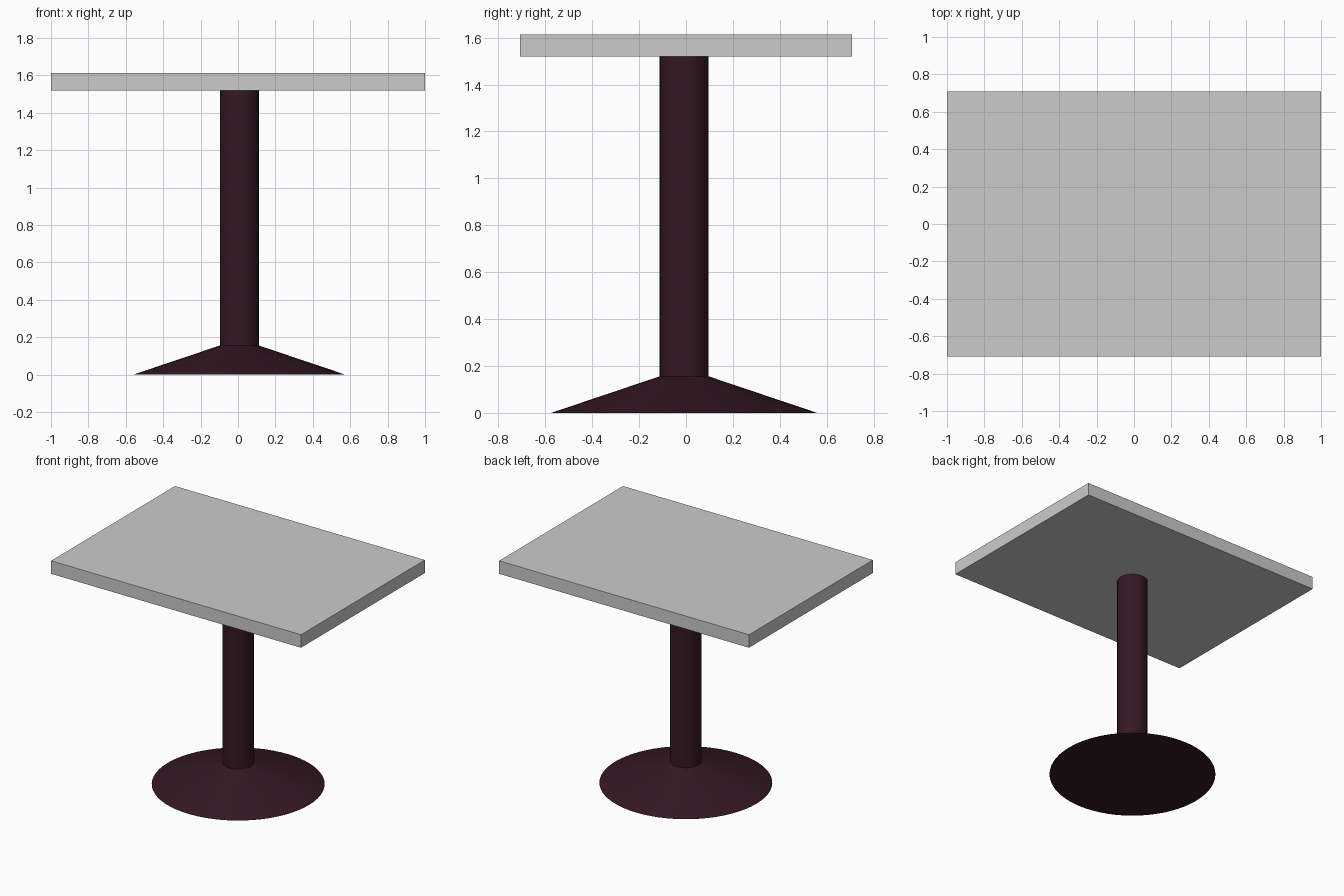
import bpy

if "Cube" in bpy.data.objects:
    bpy.data.objects.remove(bpy.data.objects["Cube"])

CX, CY = 0.007, -0.008      # pedestal sits slightly off centre
TOP_Z, UNDER_Z, BASE_Z = 1.613, 1.519, 0.156
COLUMN_R, BASE_R = 0.104, 0.567

maroon = bpy.data.materials.new("dark_maroon")
maroon.diffuse_color = (0.035, 0.009, 0.017, 1)
maroon.use_nodes = True
maroon.node_tree.nodes["Principled BSDF"].inputs["Base Color"].default_value = maroon.diffuse_color


def round_part(name, r_bottom, r_top, z0, z1):
    bpy.ops.mesh.primitive_cone_add(vertices=64, radius1=r_bottom, radius2=r_top,
                                    depth=z1 - z0, location=(CX, CY, (z0 + z1) / 2))
    ob = bpy.context.object
    ob.name = name
    ob.data.materials.append(maroon)
    # 0.25 rad keeps the shallow cone's rim crisp
    bpy.ops.object.shade_smooth_by_angle(angle=0.25)
    return ob


# Flared foot and round column
round_part("pedestal_base", BASE_R, COLUMN_R, 0, BASE_Z)
round_part("column", COLUMN_R, COLUMN_R, BASE_Z, UNDER_Z)

# Rectangular slab top
bpy.ops.mesh.primitive_cube_add(size=1, location=(0, 0, (TOP_Z + UNDER_Z) / 2))
top = bpy.context.object
top.name = "table_top"
top.scale = (2.0, 1.416, TOP_Z - UNDER_Z)
bpy.ops.object.transform_apply(location=False, rotation=False, scale=True)
